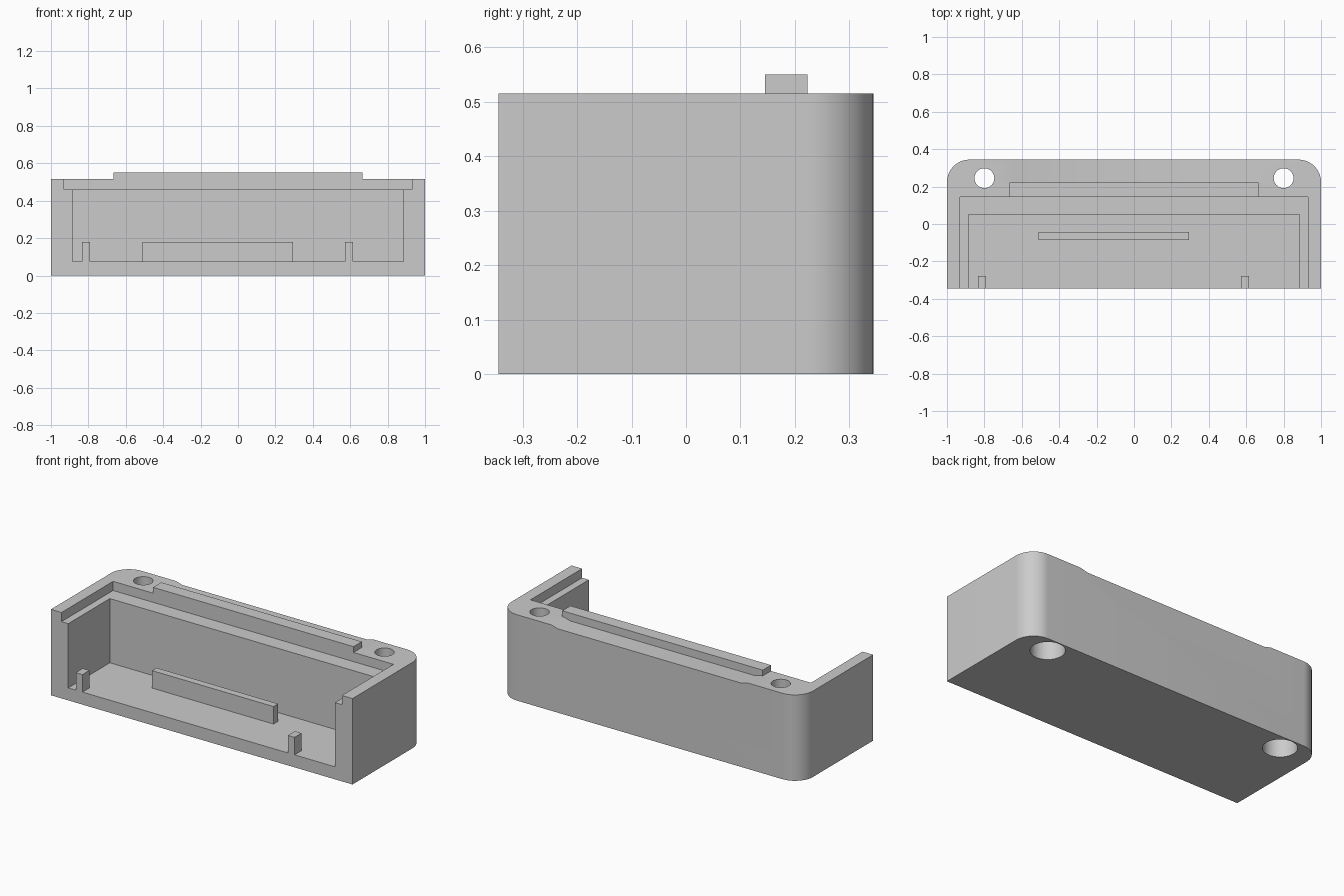
import bpy, bmesh, math

old = bpy.data.objects.get("Cube")
if old:
    bpy.data.objects.remove(old, do_unlink=True)

# Single plastic colour
GREY = (0.6, 0.6, 0.6, 1)
plastic = bpy.data.materials.new("grey plastic")
plastic.use_nodes = True
plastic.diffuse_color = GREY
plastic.node_tree.nodes["Principled BSDF"].inputs["Base Color"].default_value = GREY

W, D, H = 1.0, 0.344, 0.515     # half width, half depth, height
FLOOR, LEDGE = 0.075, 0.46
WALL_Y, LIP_Y, LIP_BACK = 0.05, 0.145, 0.223
FRONT = -D - 0.1                # cutters run out through the open front


def finish(name, bm):
    bmesh.ops.recalc_face_normals(bm, faces=bm.faces)
    mesh = bpy.data.meshes.new(name)
    bm.to_mesh(mesh)
    bm.free()
    mesh.materials.append(plastic)
    ob = bpy.data.objects.new(name, mesh)
    bpy.context.collection.objects.link(ob)
    return ob


def prism(name, points, offset):
    """Extrude a closed outline along an offset vector."""
    bm = bmesh.new()
    face = bm.faces.new([bm.verts.new(p) for p in points])
    res = bmesh.ops.extrude_face_region(bm, geom=[face])
    verts = [v for v in res["geom"] if isinstance(v, bmesh.types.BMVert)]
    bmesh.ops.translate(bm, verts=verts, vec=offset)
    return finish(name, bm)


def box(name, x0, x1, y0, y1, z0, z1):
    return prism(name, [(x0, y0, z0), (x1, y0, z0), (x1, y1, z0), (x0, y1, z0)],
                 (0, 0, z1 - z0))


def cylinder(name, x, y, r, z0, z1, n=48):
    ring = [(x + r * math.cos(i * math.tau / n), y + r * math.sin(i * math.tau / n), z0)
            for i in range(n)]
    return prism(name, ring, (0, 0, z1 - z0))


def cut(target, cutter):
    mod = target.modifiers.new("cut", "BOOLEAN")
    mod.operation, mod.solver, mod.object = "DIFFERENCE", "EXACT", cutter
    bpy.context.view_layer.objects.active = target
    bpy.ops.object.modifier_apply(modifier=mod.name)
    bpy.data.objects.remove(cutter, do_unlink=True)


# Shell outline with two rounded back corners
R, STEPS = 0.12, 16
outline = [(-W, -D, 0), (W, -D, 0)]
for side, start in ((1, 0), (-1, math.pi / 2)):
    for i in range(STEPS + 1):
        a = start + i * math.pi / 2 / STEPS
        outline.append((side * (W - R) + R * math.cos(a), D - R + R * math.sin(a), 0))
shell = prism("shell", outline, (0, 0, H))

# Main cavity and the wider lid ledge above it
cut(shell, box("cavity_cutter", -0.885, 0.885, FRONT, WALL_Y, FLOOR, H + 0.1))
cut(shell, box("ledge_cutter", -0.93, 0.93, FRONT, LIP_Y, LEDGE, H + 0.1))

# Shallow dip with sloped ends along the back rim
dip = [(-0.66, LIP_BACK, H + 0.002), (-0.61, LIP_BACK, H - 0.012),
       (0.61, LIP_BACK, H - 0.012), (0.66, LIP_BACK, H + 0.002)]
cut(shell, prism("dip_cutter", dip, (0, 0.2, 0)))

# Counterbored screw holes
for x in (-0.8, 0.8):
    cut(shell, cylinder("hole_cutter", x, 0.245, 0.053, -0.1, H + 0.1))
    cut(shell, cylinder("counterbore_cutter", x, 0.245, 0.093, -0.1, 0.25))

# Raised lip, floor rib and two front posts
box("back_lip", -0.665, 0.665, LIP_Y, LIP_BACK, H, 0.55)
box("floor_rib", -0.51, 0.295, -0.085, -0.042, FLOOR, 0.18)
for name, x in (("right_post", -0.813), ("left_post", 0.594)):
    box(name, x - 0.022, x + 0.022, -D, -0.278, FLOOR, 0.18)

# Smooth rounded corners and holes, crisp edges elsewhere
bpy.ops.object.select_all(action="DESELECT")
shell.select_set(True)
bpy.context.view_layer.objects.active = shell
bpy.ops.object.shade_smooth_by_angle(angle=math.radians(30))
